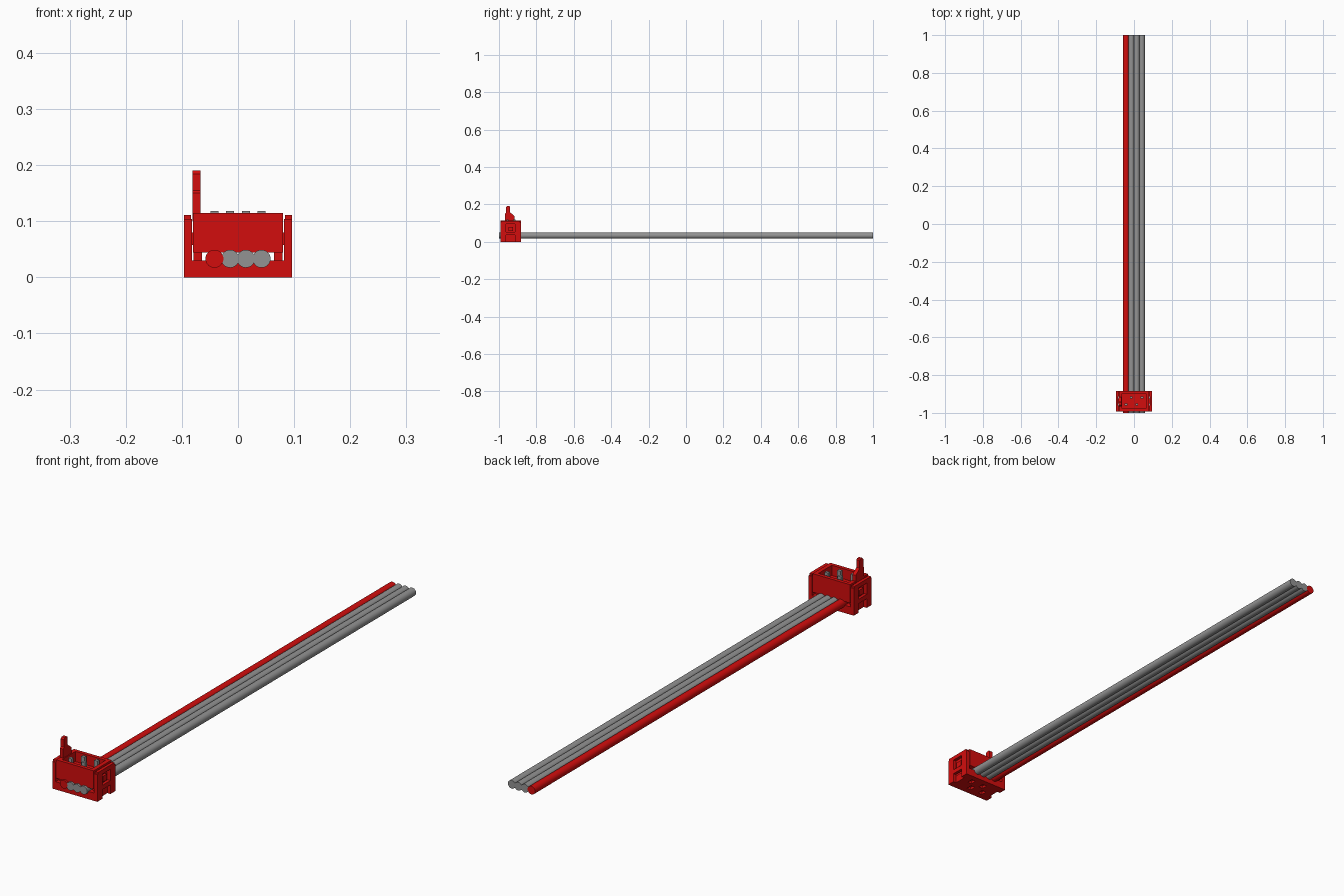
import bpy, bmesh, math
from mathutils import Matrix, Vector

if "Cube" in bpy.data.objects:
    bpy.data.objects.remove(bpy.data.objects["Cube"])

def material(name, rgb):
    m = bpy.data.materials.new(name)
    m.diffuse_color = (*rgb, 1)
    m.use_nodes = True
    m.node_tree.nodes["Principled BSDF"].inputs["Base Color"].default_value = m.diffuse_color
    return m

RED = material("red plastic", (0.65, 0.004, 0.004))
GREY = material("grey", (0.29, 0.29, 0.29))

def finish(name, bm, mat):
    bmesh.ops.recalc_face_normals(bm, faces=bm.faces)
    me = bpy.data.meshes.new(name)
    bm.to_mesh(me)
    bm.free()
    me.materials.append(mat)
    ob = bpy.data.objects.new(name, me)
    bpy.context.collection.objects.link(ob)
    return ob

def boxes(name, items, mat):
    """One object from boxes given as (x0, x1, y0, y1, z0, z1)."""
    bm = bmesh.new()
    for x0, x1, y0, y1, z0, z1 in items:
        c = Vector(((x0 + x1) / 2, (y0 + y1) / 2, (z0 + z1) / 2))
        s = Matrix.Diagonal((abs(x1 - x0), y1 - y0, z1 - z0, 1))
        bmesh.ops.create_cube(bm, size=1, matrix=Matrix.Translation(c) @ s)
    return finish(name, bm, mat)

def prism_x(name, yz, x0, x1, mat):
    """Profile in the y-z plane pushed along x."""
    bm = bmesh.new()
    f = bm.faces.new([bm.verts.new((x0, y, z)) for y, z in yz])
    r = bmesh.ops.extrude_face_region(bm, geom=[f])
    bmesh.ops.translate(bm, vec=(x1 - x0, 0, 0),
                        verts=[v for v in r["geom"] if isinstance(v, bmesh.types.BMVert)])
    return finish(name, bm, mat)

Y0, Y1 = -0.992, -0.883          # connector front and back
WIRE_X = [-0.042, -0.014, 0.014, 0.042]
PIN_Y = [-0.955, -0.918, -0.955, -0.918]

# ribbon cable: one red wire and three grey ones
for i, x in enumerate(WIRE_X):
    bm = bmesh.new()
    mtx = Matrix.Translation((x, 0, 0.033)) @ Matrix.Rotation(math.pi / 2, 4, 'X')
    bmesh.ops.create_cone(bm, cap_ends=True, segments=32, radius1=0.016, radius2=0.016,
                          depth=2, matrix=mtx)
    wire = finish(f"wire_{i + 1}", bm, GREY if i else RED)
    bpy.context.view_layer.objects.active = wire
    wire.select_set(True)
    bpy.ops.object.shade_smooth_by_angle()
    wire.select_set(False)

# lower clamp with shallow pockets in its underside
base = boxes("lower_clamp", [(-0.083, 0.083, Y0, Y1, 0, 0.03)], RED)
pockets = boxes("pocket_cutter", [(x - 0.009, x + 0.009, y - 0.012, y + 0.012, -0.01, 0.01)
                                  for x, y in zip(WIRE_X, PIN_Y)], RED)
pockets.hide_render = True
pockets.hide_viewport = True
mod = base.modifiers.new("pockets", 'BOOLEAN')
mod.operation = 'DIFFERENCE'
mod.object = pockets

# side frames: two legs with cross bars, and the housing snaps they hold
for s, side in ((-1, "left"), (1, "right")):
    a, b = s * 0.084, s * 0.096
    boxes(f"{side}_side_frame", [
        (a - s * 0.002, b, Y0, -0.962, 0, 0.104),
        (a - s * 0.002, b, -0.913, Y1, 0, 0.104),
        (a, b, Y0 + 0.004, Y1 - 0.004, 0.095, 0.111),
        (a, b, -0.963, -0.912, 0.035, 0.052)], RED)
    prism_x(f"{side}_snap", [(-0.95, 0.058), (-0.925, 0.058), (-0.925, 0.08), (-0.95, 0.08)],
            s * 0.078, s * 0.09, RED)
    # feet of the housing, beside the wires
    boxes(f"{side}_housing_foot", [(s * 0.064, s * 0.079, -0.975, -0.9, 0.028, 0.05)], RED)

# upper housing: floor and four walls
T = 0.014
boxes("upper_housing", [
    (-0.08, 0.08, Y0, Y1, 0.044, 0.076),
    (-0.08, 0.08, Y0, Y0 + T, 0.076, 0.115),
    (-0.08, 0.08, Y1 - T, Y1, 0.076, 0.115),
    (-0.08, -0.064, Y0 + T, Y1 - T, 0.076, 0.115),
    (0.064, 0.08, Y0 + T, Y1 - T, 0.076, 0.115)], RED)

# staggered contact pins
boxes("contact_pins", [(x - 0.007, x + 0.007, y - 0.006, y + 0.006, 0.03, 0.118)
                       for x, y in zip(WIRE_X, PIN_Y)], GREY)

# stepped locating peg on the left wall
prism_x("locating_peg", [(-0.967, 0.1), (-0.917, 0.1), (-0.917, 0.138), (-0.94, 0.157),
                         (-0.94, 0.186), (-0.944, 0.19), (-0.957, 0.19), (-0.962, 0.184),
                         (-0.962, 0.155), (-0.967, 0.15)], -0.081, -0.067, RED)
